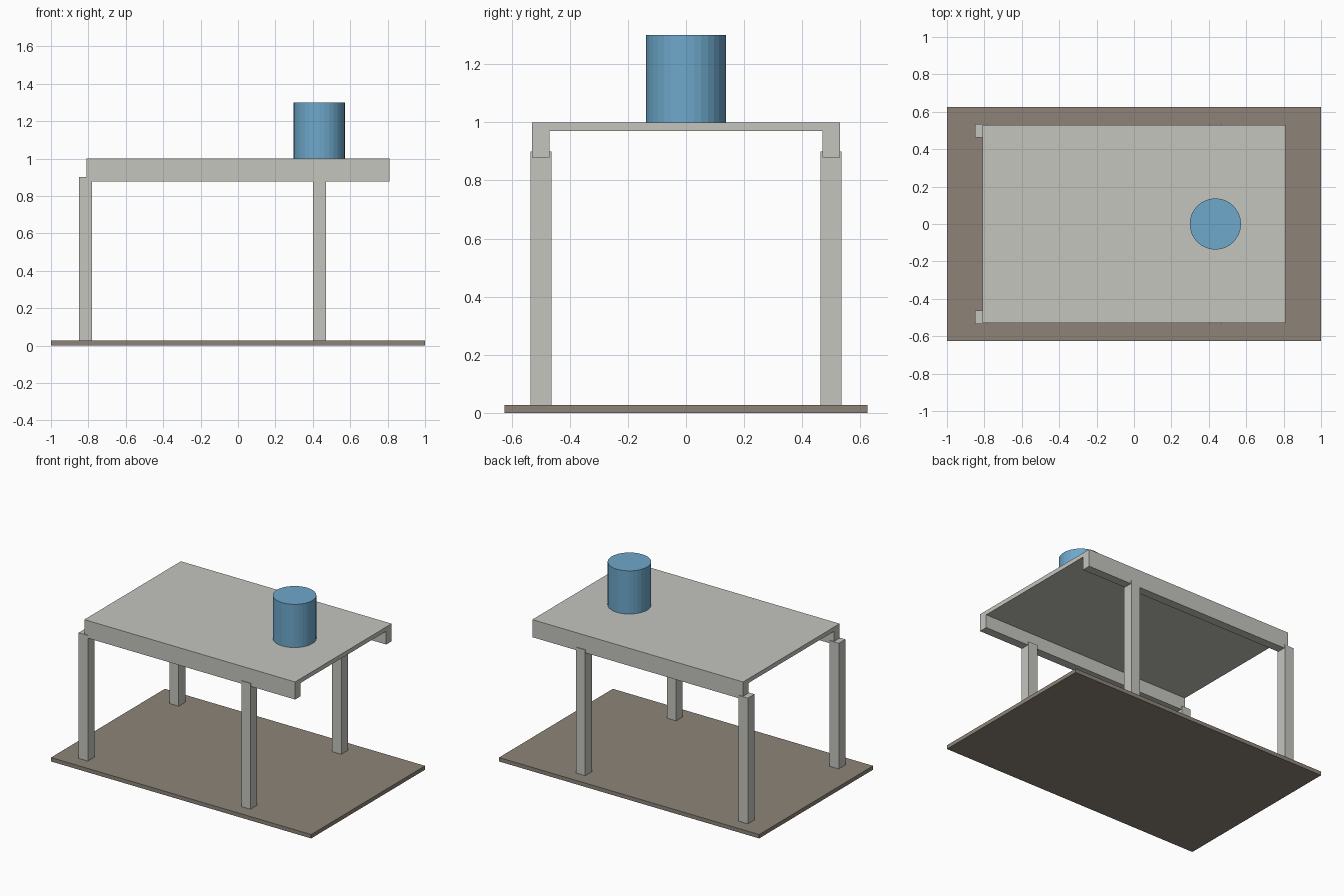
import bpy

old = bpy.data.objects.get("Cube")
if old:
    bpy.data.objects.remove(old, do_unlink=True)


def make_material(name, colour):
    mat = bpy.data.materials.new(name)
    mat.use_nodes = True
    mat.diffuse_color = (*colour, 1)
    bsdf = next(n for n in mat.node_tree.nodes if n.type == 'BSDF_PRINCIPLED')
    bsdf.inputs["Base Color"].default_value = (*colour, 1)
    return mat


concrete = make_material("pale_concrete", (0.555, 0.555, 0.52))
earth = make_material("brown_ground", (0.266, 0.231, 0.191))
blue = make_material("tank_blue", (0.156, 0.392, 0.597))


def box(name, x, y, z, mat):
    """Box from its (min, max) extent along each axis."""
    spans = (x, y, z)
    bpy.ops.mesh.primitive_cube_add(size=1, location=[(a + b) / 2 for a, b in spans])
    obj = bpy.context.object
    obj.name = name
    obj.scale = [b - a for a, b in spans]
    bpy.ops.object.transform_apply(location=False, rotation=False, scale=True)
    obj.data.materials.append(mat)
    return obj


# Ground plate
BASE_TOP = 0.027
box("ground_plate", (-1, 1), (-0.625, 0.625), (0, BASE_TOP), earth)

# Deck slab
DECK_X = (-0.81, 0.81)
box("deck_slab", DECK_X, (-0.53, 0.53), (0.97, 1.0), concrete)

# Edge beams and columns on both sides
for side, s in (("left", 1), ("right", -1)):
    label = "back" if s > 0 else "front"
    beam_y = sorted((s * 0.47, s * 0.53))
    box(label + "_edge_beam", DECK_X, beam_y, (0.878, 0.97), concrete)
    col_y = sorted((s * 0.463, s * 0.535))
    for end, x in (("right", -0.815), ("left", 0.435)):
        box(f"{label}_{end}_column", (x - 0.035, x + 0.035), col_y,
            (BASE_TOP, 0.90), concrete)

# Round tank on the deck
bpy.ops.mesh.primitive_cylinder_add(vertices=32, radius=0.137, depth=0.3,
                                    location=(0.435, 0, 1.15))
tank = bpy.context.object
tank.name = "round_tank"
tank.data.materials.append(blue)
